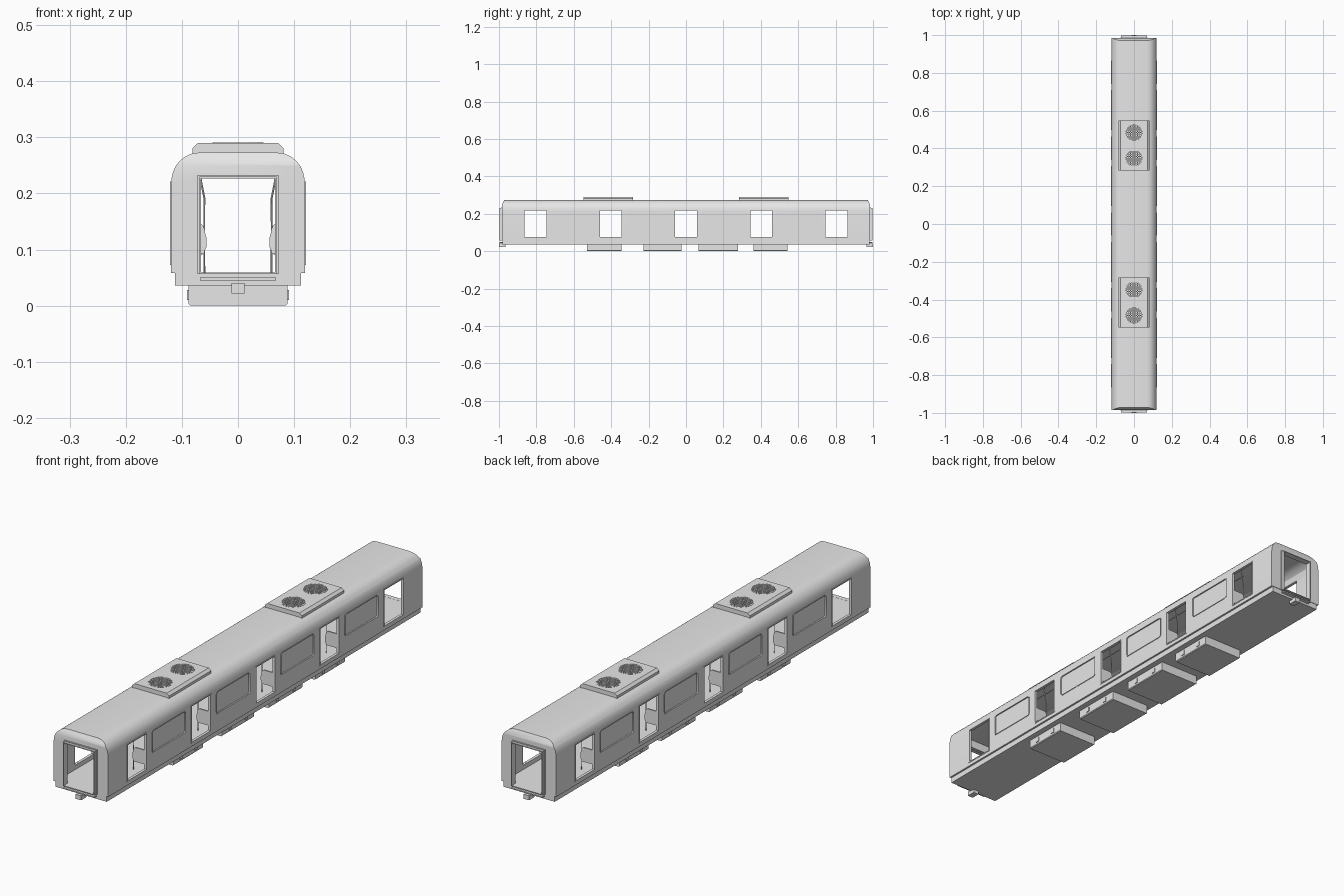
import bpy, bmesh, math
from mathutils import Vector

if "Cube" in bpy.data.objects:
    bpy.data.objects.remove(bpy.data.objects["Cube"])

grey = bpy.data.materials.new("plain grey")
grey.diffuse_color = (0.8, 0.8, 0.8, 1)
grey.use_nodes = True
grey.node_tree.nodes["Principled BSDF"].inputs["Base Color"].default_value = grey.diffuse_color


def finish(name, bm):
    bmesh.ops.recalc_face_normals(bm, faces=bm.faces)
    me = bpy.data.meshes.new(name)
    bm.to_mesh(me)
    bm.free()
    me.materials.append(grey)
    ob = bpy.data.objects.new(name, me)
    bpy.context.scene.collection.objects.link(ob)
    return ob


def place(p, t, axis):
    """Put a 2D point at depth t along an axis."""
    u, v = p
    return {'X': (t, u, v), 'Y': (u, t, v), 'Z': (u, v, t)}[axis]


def prism(name, pts, a, b, axis='Y'):
    bm = bmesh.new()
    lo = [bm.verts.new(place(p, a, axis)) for p in pts]
    hi = [bm.verts.new(place(p, b, axis)) for p in pts]
    n = len(pts)
    bm.faces.new(lo)
    bm.faces.new(hi)
    for i in range(n):
        j = (i + 1) % n
        bm.faces.new((lo[i], lo[j], hi[j], hi[i]))
    return finish(name, bm)


def ring(name, outer, inner, a, b, axis):
    bm = bmesh.new()
    loops = [[bm.verts.new(place(p, t, axis)) for p in pts]
             for pts, t in ((outer, a), (outer, b), (inner, b), (inner, a))]
    n = len(outer)
    for k in range(4):
        A, B = loops[k], loops[(k + 1) % 4]
        for i in range(n):
            j = (i + 1) % n
            bm.faces.new((A[i], A[j], B[j], B[i]))
    return finish(name, bm)


def rect(u0, u1, v0, v1, r=0.0):
    if r == 0:
        return [(u0, v0), (u1, v0), (u1, v1), (u0, v1)]
    pts = []
    corners = ((u1 - r, v1 - r), (u0 + r, v1 - r), (u0 + r, v0 + r), (u1 - r, v0 + r))
    for q, (cu, cv) in enumerate(corners):
        for i in range(4):
            t = math.radians(q * 90 + i * 30)
            pts.append((cu + r * math.cos(t), cv + r * math.sin(t)))
    return pts


def box(name, x0, x1, y0, y1, z0, z1):
    return prism(name, rect(x0, x1, z0, z1), y0, y1)


def disc(cx, cy, r, n=24):
    return [(cx + r * math.cos(i * math.tau / n), cy + r * math.sin(i * math.tau / n))
            for i in range(n)]


def cut(ob, cutter):
    m = ob.modifiers.new("cut", 'BOOLEAN')
    m.object, m.operation, m.solver = cutter, 'DIFFERENCE', 'EXACT'
    dg = bpy.context.evaluated_depsgraph_get()
    ob.data = bpy.data.meshes.new_from_object(ob.evaluated_get(dg))
    ob.modifiers.clear()
    bpy.data.objects.remove(cutter)


def tube(name, path, r, n=8):
    """Round bar through points lying in an x-z or y direction."""
    bm = bmesh.new()
    rings = []
    for i, p in enumerate(path):
        d = (Vector(path[min(i + 1, len(path) - 1)]) - Vector(path[max(i - 1, 0)])).normalized()
        q = d.to_track_quat('Z', 'Y')
        rings.append([bm.verts.new(Vector(p) + q @ Vector((r * math.cos(k * math.tau / n),
                      r * math.sin(k * math.tau / n), 0))) for k in range(n)])
    for A, B in zip(rings, rings[1:]):
        for k in range(n):
            bm.faces.new((A[k], A[(k + 1) % n], B[(k + 1) % n], B[k]))
    bm.faces.new(rings[0])
    bm.faces.new(rings[-1])
    return finish(name, bm)


def mirrored(half):
    return half + [(-x, z) for x, z in reversed(half)]


DOORS = (-0.804, -0.402, 0, 0.402, 0.804)
WINDOWS = (-0.603, -0.201, 0.201, 0.603)

# Body shell: curved roof section, hollowed
shell = prism("body_shell", mirrored([
    (0.1195, 0.058), (0.1195, 0.215), (0.1185, 0.226), (0.116, 0.238), (0.111, 0.249),
    (0.104, 0.258), (0.094, 0.266), (0.082, 0.271), (0.068, 0.273)]), -0.984, 0.984)
cut(shell, prism("cabin_cutter", mirrored([
    (0.110, 0.04), (0.110, 0.215), (0.104, 0.240), (0.090, 0.254), (0.066, 0.261)]),
    -0.972, 0.972))

# Sloped roof ends and end doorways
for s in (-1, 1):
    cut(shell, prism("slope_cutter", [(s * 0.984, 0.25), (s * 0.968, 0.28), (s * 1.02, 0.28),
                                      (s * 1.02, 0.25)], -0.2, 0.2, 'X'))
    a, b = sorted((s * 0.95, s * 1.05))
    cut(shell, box("doorway_cutter", -0.067, 0.067, a, b, 0.03, 0.228))

# Side door openings and recessed windows
for y in DOORS:
    cut(shell, box("door_cutter", -0.2, 0.2, y - 0.0585, y + 0.0585, 0.076, 0.218))
for y in WINDOWS:
    for s in (-1, 1):
        a, b = sorted((s * 0.1155, s * 0.15))
        cut(shell, prism("window_cutter", rect(y - 0.103, y + 0.103, 0.129, 0.213, 0.008),
                         a, b, 'X'))

# Door and window trims
for s in (-1, 1):
    a, b = sorted((s * 0.117, s * 0.121))
    for y in DOORS:
        ring("door_frame", rect(y - 0.062, y + 0.062, 0.072, 0.2215),
             rect(y - 0.0583, y + 0.0583, 0.0762, 0.2178), a, b, 'X')
    for y in WINDOWS:
        ring("window_frame", rect(y - 0.106, y + 0.106, 0.126, 0.216, 0.010),
             rect(y - 0.1028, y + 0.1028, 0.1292, 0.2128, 0.008), a, b, 'X')

# Underframe with floor, side sill lip
box("underframe", -0.112, 0.112, -0.982, 0.982, 0.036, 0.0585)

# Equipment boxes below the floor
for y0, y1 in ((-0.53, -0.345), (-0.227, -0.024), (0.067, 0.277), (0.36, 0.543)):
    prism("equipment_box", mirrored([(0.085, 0.0), (0.088, 0.003), (0.088, 0.037)]), y0, y1)
    for s in (-1, 1):
        for t in (0.25, 0.75):
            y = y0 + (y1 - y0) * t
            a, b = sorted((s * 0.087, s * 0.091))
            prism("box_latch", rect(y - 0.008, y + 0.008, 0.01, 0.028), a, b, 'X')

# Gangway hoops, step plates and couplers on both ends
for s in (-1, 1):
    a, b = sorted((s * 0.98, s * 0.988))
    ring("gangway_seat", rect(-0.072, 0.072, 0.056, 0.233),
         rect(-0.0665, 0.0665, 0.0588, 0.2275), a, b, 'Y')
    a, b = sorted((s * 0.984, s * 0.998))
    ring("gangway_hoop", rect(-0.069, 0.069, 0.056, 0.230),
         rect(-0.0655, 0.0655, 0.0588, 0.2265), a, b, 'Y')
    a, b = sorted((s * 0.97, s * 0.997))
    box("step_plate", -0.068, 0.068, a, b, 0.045, 0.050)
    a, b = sorted((s * 0.965, s * 1.0))
    box("coupler", -0.012, 0.012, a, b, 0.022, 0.040)

# Roof cooling units with two round grilles each
for yc in (-0.416, 0.416):
    unit = prism("cooling_unit", mirrored([(0.081, 0.262), (0.081, 0.281), (0.071, 0.290)]),
                 yc - 0.132, yc + 0.132)
    for yo in (-0.068, 0.068):
        y, r = yc + yo, 0.044
        cut(unit, prism("fan_cutter", disc(0, y, r), 0.279, 0.30, 'Z'))
        ring("grille_rim", disc(0, y, r + 0.001), disc(0, y, r - 0.002), 0.2795, 0.2908, 'Z')
        for i in range(-4, 5):
            d = i * 0.0095
            h = math.sqrt(r * r - d * d)
            box("grille_bar", d - 0.0018, d + 0.0018, y - h, y + h, 0.286, 0.290)
            box("grille_bar", -h, h, y + d - 0.0018, y + d + 0.0018, 0.286, 0.2896)

# Cabin fittings: benches, side screens, poles and hand rails
for s in (-1, 1):
    for y in WINDOWS:
        y0, y1 = y - 0.136, y + 0.136
        prism("bench", [(s * x, z) for x, z in (
            (0.111, 0.088), (0.064, 0.090), (0.062, 0.096), (0.066, 0.101), (0.100, 0.099),
            (0.105, 0.145), (0.111, 0.147))], y0 + 0.006, y1 - 0.006)
        for yy in (y0, y1):
            prism("side_screen", [(s * x, z) for x, z in (
                (0.111, 0.092), (0.062, 0.092), (0.056, 0.105), (0.056, 0.120),
                (0.062, 0.142), (0.068, 0.148), (0.111, 0.148))], yy - 0.003, yy + 0.003)
            tube("grab_pole", [(s * 0.060, yy, 0.058), (s * 0.060, yy, 0.192),
                               (s * 0.066, yy, 0.222), (s * 0.072, yy, 0.262)], 0.0018)
    tube("hand_rail", [(s * 0.068, -0.75, 0.2235), (s * 0.068, 0.75, 0.2235)], 0.0018)

# Smooth the curved roof while keeping hard edges
bpy.ops.object.select_all(action='SELECT')
bpy.context.view_layer.objects.active = shell
bpy.ops.object.shade_smooth_by_angle(angle=math.radians(30))
